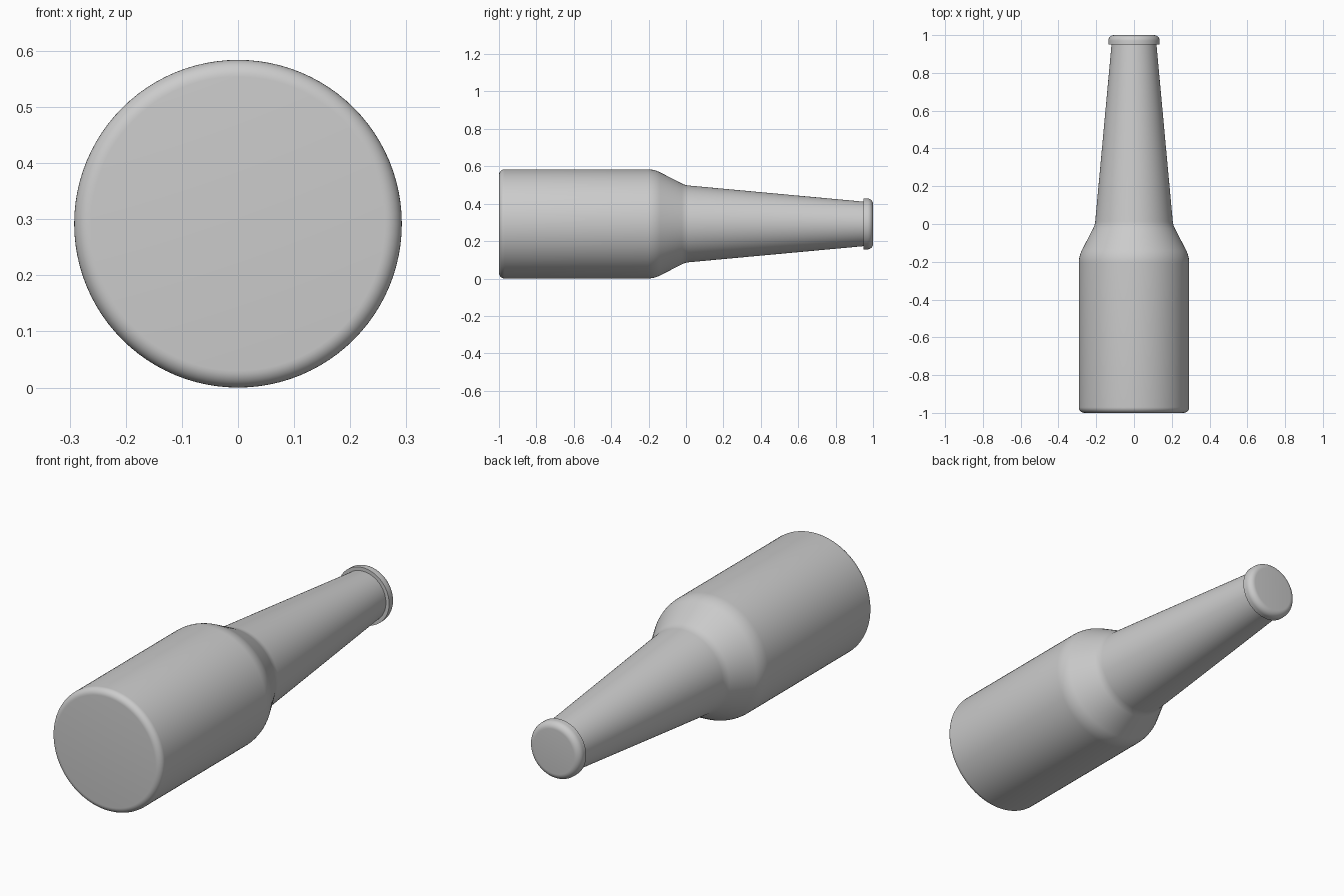
import bpy, bmesh, math
from mathutils import Vector, Matrix

cube = bpy.data.objects.get("Cube")
if cube:
    bpy.data.objects.remove(cube, do_unlink=True)

AXIS_HEIGHT = 0.292
SEGMENTS = 96

grey = bpy.data.materials.new("plain_grey")
grey.use_nodes = True
colour = (0.6, 0.6, 0.6, 1)
grey.diffuse_color = colour
grey.node_tree.nodes["Principled BSDF"].inputs["Base Color"].default_value = colour


def fillet(corners, steps=8):
    """Round each (y, radius, fillet radius) corner of a profile with an arc."""
    points = [Vector(c[:2]) for c in corners]
    out = []
    for i, (p, c) in enumerate(zip(points, corners)):
        if c[2] == 0:
            out.append(p)
            continue
        a = (points[i - 1] - p).normalized()
        b = (points[i + 1] - p).normalized()
        half = a.angle(b) / 2
        centre = p + (a + b).normalized() * c[2] / math.sin(half)
        start = p + a * c[2] / math.tan(half) - centre
        end = p + b * c[2] / math.tan(half) - centre
        sweep = start.angle_signed(end)
        for k in range(steps + 1):
            out.append(centre + Matrix.Rotation(-sweep * k / steps, 2) @ start)
    return out


def lathe(name, corners):
    """Revolve a closed profile around the lengthwise axis."""
    bm = bmesh.new()
    verts = [bm.verts.new((0, p.x, p.y)) for p in fillet(corners)]
    edges = [bm.edges.new(pair) for pair in zip(verts, verts[1:])]
    bmesh.ops.spin(bm, geom=verts + edges, cent=(0, 0, 0), axis=(0, 1, 0),
                   angle=math.tau, steps=SEGMENTS)
    bmesh.ops.remove_doubles(bm, verts=bm.verts, dist=0.0001)
    bmesh.ops.recalc_face_normals(bm, faces=bm.faces)
    mesh = bpy.data.meshes.new(name)
    bm.to_mesh(mesh)
    bm.free()
    mesh.materials.append(grey)
    obj = bpy.data.objects.new(name, mesh)
    obj.location.z = AXIS_HEIGHT
    bpy.context.collection.objects.link(obj)
    bpy.ops.object.select_all(action="DESELECT")
    obj.select_set(True)
    bpy.context.view_layer.objects.active = obj
    bpy.ops.object.shade_smooth_by_angle(angle=math.radians(35))


# Body, sloped shoulder and tapered neck
lathe("bottle", [(-1, 0, 0), (-1, 0.292, 0.03), (-0.17, 0.292, 0.15),
                 (-0.005, 0.207, 0.1), (0.96, 0.118, 0), (0.96, 0, 0)])

# Cap with a sharp rear lip and a rounded end
lathe("cap", [(0.95, 0, 0), (0.95, 0.136, 0), (1, 0.136, 0.03), (1, 0, 0)])
